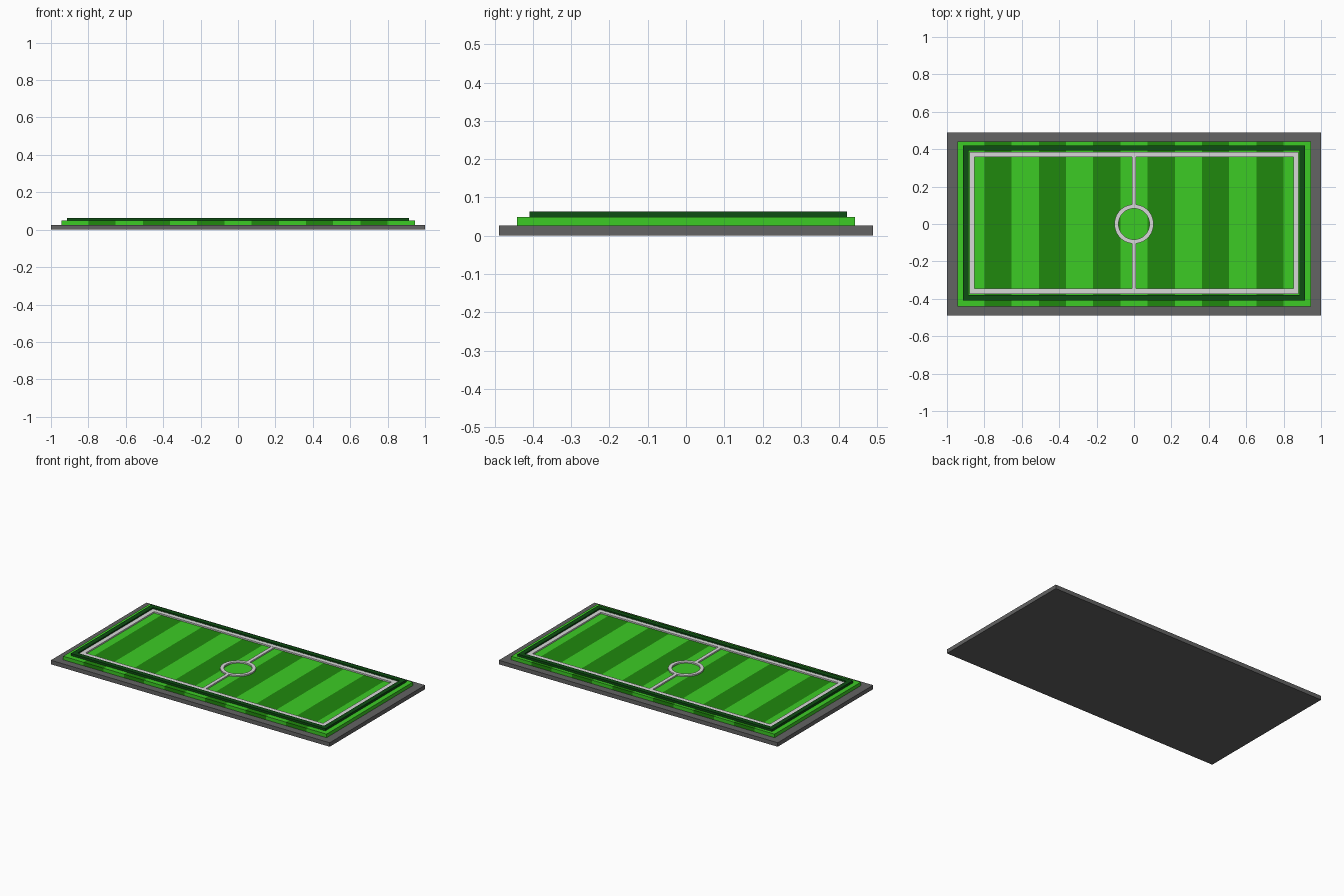
import bpy, bmesh, math

if "Cube" in bpy.data.objects:
    bpy.data.objects.remove(bpy.data.objects["Cube"])


def material(name, rgb):
    m = bpy.data.materials.new(name)
    m.diffuse_color = (*rgb, 1)
    m.use_nodes = True
    m.node_tree.nodes["Principled BSDF"].inputs["Base Color"].default_value = m.diffuse_color
    return m


GREY = material("stone grey", (0.125, 0.125, 0.125))
LIGHT = material("light grass", (0.045, 0.60, 0.018))
DARK = material("dark grass", (0.014, 0.25, 0.004))
EDGE = material("deep green", (0.004, 0.075, 0.006))
LINE = material("line white", (0.68, 0.68, 0.68))


def finish(name, bm, *mats):
    bmesh.ops.recalc_face_normals(bm, faces=bm.faces)
    me = bpy.data.meshes.new(name)
    bm.to_mesh(me)
    bm.free()
    for m in mats:
        me.materials.append(m)
    ob = bpy.data.objects.new(name, me)
    bpy.context.collection.objects.link(ob)
    return ob


def box_mesh(x0, x1, y0, y1, z0, z1):
    bm = bmesh.new()
    bmesh.ops.create_cube(bm, size=1)
    for v in bm.verts:
        v.co.x = x1 if v.co.x > 0 else x0
        v.co.y = y1 if v.co.y > 0 else y0
        v.co.z = z1 if v.co.z > 0 else z0
    return bm


def ring(name, outer, inner, z0, z1, mat):
    """Closed band between two matching outlines."""
    bm = bmesh.new()
    n = len(outer)
    loops = [[bm.verts.new((x, y, z)) for x, y in pts]
             for pts, z in ((outer, z0), (outer, z1), (inner, z1), (inner, z0))]
    for k in range(4):
        a, b = loops[k], loops[(k + 1) % 4]
        for i in range(n):
            j = (i + 1) % n
            bm.faces.new((a[i], a[j], b[j], b[i]))
    return finish(name, bm, mat)


def rect(hx, hy, cy=0.006):
    return [(-hx, cy - hy), (hx, cy - hy), (hx, cy + hy), (-hx, cy + hy)]


def circle(r, n=48):
    return [(r * math.cos(math.tau * i / n), r * math.sin(math.tau * i / n)) for i in range(n)]


# Base slab
finish("base_slab", box_mesh(-1, 1, -0.489, 0.489, 0, 0.026), GREY)

# Turf cut into 13 alternating stripes
HALF, COUNT = 0.945, 13
step = 2 * HALF / COUNT
bm = box_mesh(-HALF, HALF, -0.442, 0.442, 0.026, 0.049)
for i in range(1, COUNT):
    bmesh.ops.bisect_plane(bm, geom=bm.verts[:] + bm.edges[:] + bm.faces[:],
                           plane_co=(-HALF + i * step, 0, 0), plane_no=(1, 0, 0))
for f in bm.faces:
    i = int((f.calc_center_median().x + HALF) / step)
    f.material_index = 1 if 0 < i < COUNT - 1 and i % 2 else 0
finish("striped_turf", bm, LIGHT, DARK)

# Raised dark border and white touchline
ring("pitch_border", rect(0.913, 0.415), rect(0.884, 0.386), 0.049, 0.063, EDGE)
ring("touchline", rect(0.880, 0.379), rect(0.852, 0.351), 0.049, 0.058, LINE)

# Centre circle and halfway line on both sides of it
ring("centre_circle", circle(0.105), circle(0.083), 0.049, 0.058, LINE)
for name, y0, y1 in (("halfway_line_back", 0.095, 0.36), ("halfway_line_front", -0.35, -0.095)):
    finish(name, box_mesh(-0.011, 0.011, y0, y1, 0.049, 0.0575), LINE)
